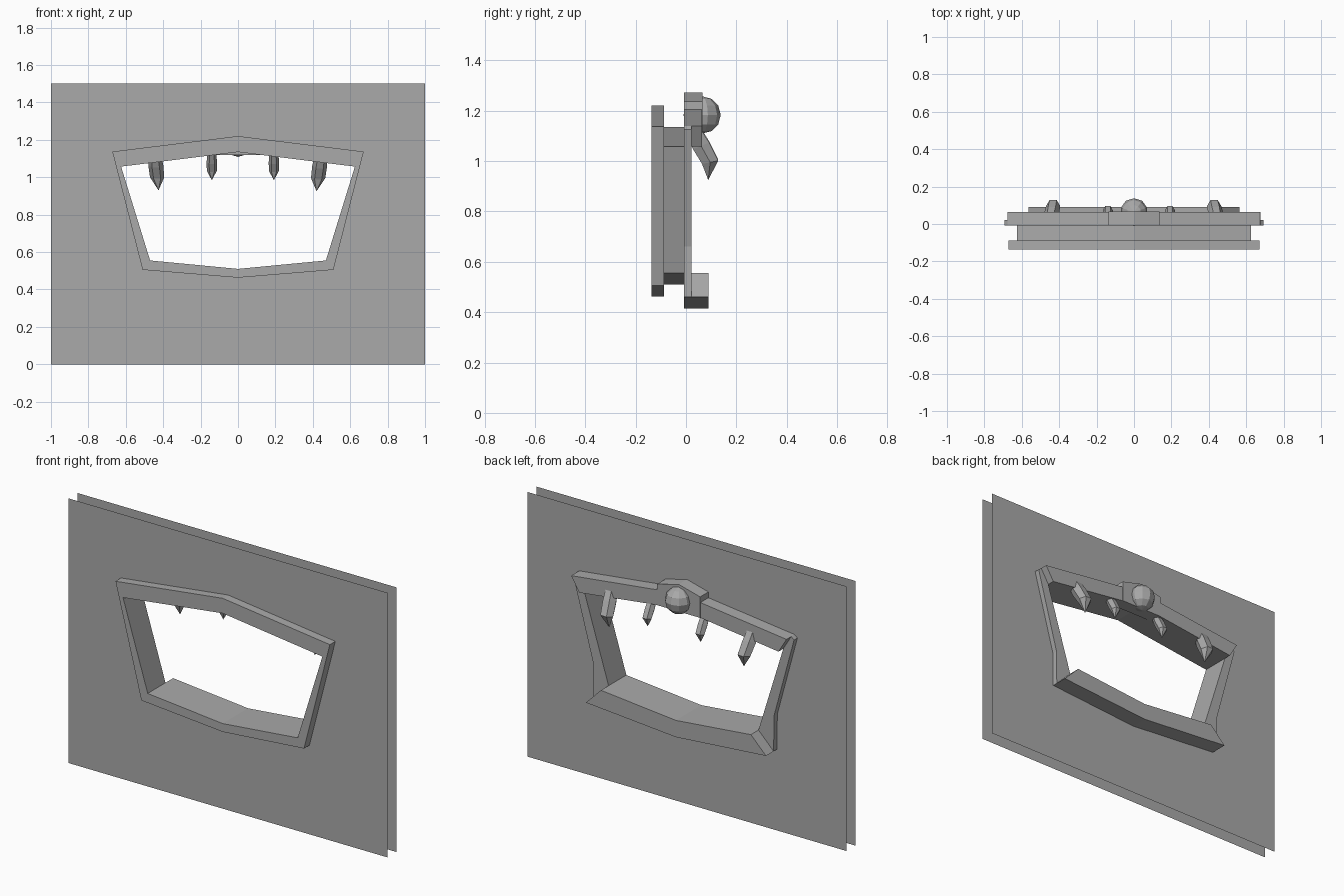
import bpy, bmesh, math
from mathutils import Vector

cube = bpy.data.objects.get("Cube")
if cube:
    bpy.data.objects.remove(cube, do_unlink=True)

GREY = bpy.data.materials.new("plain grey")
GREY.use_nodes = True
GREY.diffuse_color = (0.4, 0.4, 0.4, 1)
GREY.node_tree.nodes["Principled BSDF"].inputs["Base Color"].default_value = (0.4, 0.4, 0.4, 1)

FRONT, PANEL, WALL = -0.137, -0.088, -0.008


def finish(name, bm, normals=True):
    if normals:
        bmesh.ops.recalc_face_normals(bm, faces=bm.faces[:])
    mesh = bpy.data.meshes.new(name)
    bm.to_mesh(mesh)
    bm.free()
    mesh.materials.append(GREY)
    ob = bpy.data.objects.new(name, mesh)
    bpy.context.collection.objects.link(ob)
    return ob


def mirrored(half):
    """Close a right-hand half outline (starting and ending at x = 0)."""
    return half + [(-x, z) for x, z in half[-2:0:-1]]


def prism(name, outline, y0, y1):
    bm = bmesh.new()
    face = bm.faces.new([bm.verts.new((x, y0, z)) for x, z in outline])
    out = bmesh.ops.extrude_face_region(bm, geom=[face])
    for v in out["geom"]:
        if isinstance(v, bmesh.types.BMVert):
            v.co.y = y1
    return finish(name, bm)


def ring(name, outer, inner, y0, y1=None):
    """Flat ring between two matching outlines, thickened when y1 is given."""
    bm = bmesh.new()
    loops = [[bm.verts.new((x, y0, z)) for x, z in pts] for pts in (outer, inner)]
    n = len(outer)
    for i in range(n):
        j = (i + 1) % n
        bm.faces.new((loops[0][i], loops[0][j], loops[1][j], loops[1][i]))
    if y1 is not None:
        out = bmesh.ops.extrude_face_region(bm, geom=bm.faces[:])
        for v in out["geom"]:
            if isinstance(v, bmesh.types.BMVert):
                v.co.y = y1
    return finish(name, bm, y1 is not None)


# Window outlines
opening = mirrored([(0, 1.135), (0.625, 1.057), (0.47, 0.555), (0, 0.51)])
trim = mirrored([(0, 1.22), (0.672, 1.137), (0.51, 0.505), (0, 0.463)])
sheet = mirrored([(0, 1.5), (1, 1.5), (1, 0), (0, 0)])

# Two thin wall sheets, front trim and the lining joining them
ring("front_wall_sheet", sheet, opening, PANEL)
ring("back_wall_sheet", sheet, opening, WALL)
ring("front_trim", trim, opening, FRONT, PANEL)
bm = bmesh.new()
rows = [[bm.verts.new((x, y, z)) for x, z in opening] for y in (PANEL, WALL)]
for i in range(len(opening)):
    j = (i + 1) % len(opening)
    bm.faces.new((rows[0][i], rows[1][i], rows[1][j], rows[0][j]))
finish("window_lining", bm, False)

# Back frame: lintel, sill and side strips
prism("lintel", mirrored([(0, 1.22), (0.675, 1.14), (0.625, 1.057), (0, 1.135)]), WALL, 0.064)
prism("sill", mirrored([(0, 0.51), (0.47, 0.555), (0.565, 0.46), (0, 0.415)]), WALL, 0.09)
strip = [(0.625, 1.057), (0.675, 1.14), (0.693, 1.125), (0.567, 0.66), (0.565, 0.46), (0.47, 0.555)]
for side, s in (("left", 1), ("right", -1)):
    prism(side + "_side_strip", [(s * x, z) for x, z in strip], WALL, 0.022)

# Raised centre block with a faceted ball
prism("centre_block", mirrored([(0, 1.272), (0.135, 1.237), (0.135, 1.118), (0, 1.118)]), WALL, 0.066)
bm = bmesh.new()
bmesh.ops.create_uvsphere(bm, u_segments=10, v_segments=6, radius=0.074)
for v in bm.verts:
    v.co += Vector((0, 0.064, 1.183))
finish("centre_ball", bm)


# Bent claws hanging behind the lintel
def claw(name, x, lean, size, top):
    path = [(0.022, 0.0, 0.85), (0.06, -0.07, 1.0), (0.096, -0.135, 0.95)]
    bm = bmesh.new()
    rows = []
    for k, (y, z, r) in enumerate(path):
        tilt = (0.5, 0.4, 0.2)[k]
        row = []
        for i in range(6):
            a = math.tau * i / 6
            u, v = (0.04 * r * size * f for f in (math.cos(a), math.sin(a)))
            row.append(bm.verts.new((x + lean * k / 3 + u,
                                     0.022 + (y - 0.022) * size + v * math.cos(tilt),
                                     top + z * size + v * math.sin(tilt))))
        rows.append(row)
    tip = bm.verts.new((x + lean, 0.022 + 0.066 * size, top - 0.205 * size))
    for i in range(6):
        j = (i + 1) % 6
        for a, b in zip(rows, rows[1:]):
            bm.faces.new((a[i], a[j], b[j], b[i]))
        bm.faces.new((rows[-1][i], rows[-1][j], tip))
    bm.faces.new(rows[0])
    finish(name, bm)


claw("outer_claw_left", 0.445, -0.025, 1.0, 1.13)
claw("inner_claw_left", 0.192, 0.0, 0.7, 1.128)
claw("inner_claw_right", -0.14, 0.0, 0.7, 1.128)
claw("outer_claw_right", -0.447, 0.022, 1.0, 1.135)
